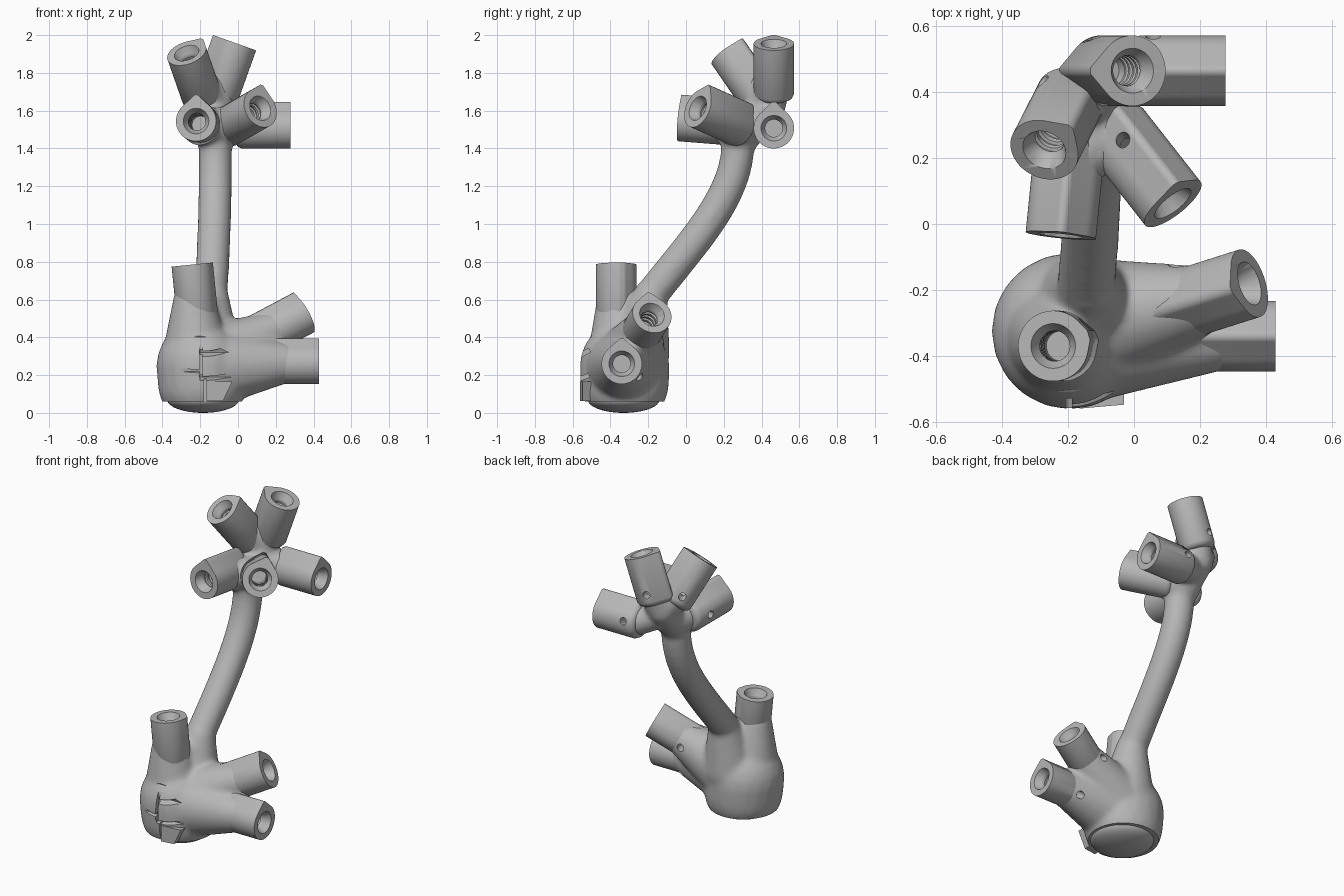
import bpy, bmesh, math
from mathutils import Vector, Matrix
from mathutils.geometry import interpolate_bezier

cube = bpy.data.objects.get("Cube")
if cube:
    bpy.data.objects.remove(cube, do_unlink=True)

grey = bpy.data.materials.new("plain_grey")
grey.use_nodes = True
grey.diffuse_color = (0.47, 0.47, 0.47, 1)
grey.node_tree.nodes["Principled BSDF"].inputs["Base Color"].default_value = grey.diffuse_color


def make(name, bm):
    bmesh.ops.recalc_face_normals(bm, faces=bm.faces[:])
    mesh = bpy.data.meshes.new(name)
    bm.to_mesh(mesh)
    bm.free()
    mesh.materials.append(grey)
    obj = bpy.data.objects.new(name, mesh)
    bpy.context.collection.objects.link(obj)
    return obj


def bake(obj):
    graph = bpy.context.evaluated_depsgraph_get()
    mesh = bpy.data.meshes.new_from_object(obj.evaluated_get(graph))
    obj.modifiers.clear()
    obj.data = mesh
    if not mesh.materials:
        mesh.materials.append(grey)


def cut(obj, cutters):
    for c in cutters:
        mod = obj.modifiers.new("cut", 'BOOLEAN')
        mod.operation, mod.solver, mod.object = 'DIFFERENCE', 'MANIFOLD', c
    bake(obj)


def ball_points():
    ball = bmesh.new()
    bmesh.ops.create_icosphere(ball, subdivisions=3, radius=1)
    points = [v.co.copy() for v in ball.verts]
    ball.free()
    return points


BALL = ball_points()


def capsule(bm, p, r, q, s):
    """Tapered round-ended limb: the hull of two balls."""
    verts = [bm.verts.new(Vector(c) + b * rad) for c, rad in ((p, r), (q, s)) for b in BALL]
    bmesh.ops.convex_hull(bm, input=verts)
    loose = [v for v in bm.verts if not v.link_faces]
    bmesh.ops.delete(bm, geom=loose, context='VERTS')


def frame(end, axis, tip):
    """Matrix with z along the socket axis and y toward the teardrop tip."""
    z = Vector(axis).normalized()
    y = Vector(tip)
    y = (y - z * y.dot(z)).normalized()
    x = y.cross(z)
    return Matrix.Translation(end) @ Matrix((x, y, z)).transposed().to_4x4()


def loft(name, rings, matrix):
    """Closed solid from equal-length rings of points."""
    bm = bmesh.new()
    loops = [[bm.verts.new(matrix @ Vector(p)) for p in ring] for ring in rings]
    for a, b in zip(loops, loops[1:]):
        for i in range(len(a)):
            j = (i + 1) % len(a)
            bm.faces.new((a[i], a[j], b[j], b[i]))
    bm.faces.new(loops[0])
    bm.faces.new(loops[-1])
    return make(name, bm)


def circle(r, z, n=40):
    return [(r * math.cos(math.tau * i / n), r * math.sin(math.tau * i / n), z) for i in range(n)]


def teardrop(r, peak, z):
    """Circle drawn out to a slightly blunted peak on +y."""
    ring = []
    spread = math.acos(r / (peak + 0.008))
    for x, y, _ in circle(1, z, 96):
        a = abs(math.atan2(x, y))
        k = r / math.cos(spread - a) if a < spread else r
        ring.append((x * k, min(y * k, peak), z))
    return ring


# name: mouth centre, axis, peak direction, peak distance, pin hole direction, length
UP = (0, 0, 1)
SOCKETS = {
    "lower_upright_socket": ((-0.245, -0.37, 0.785), (-0.1, 0, 1), (1, 0.3, 0), 0.113, (0.5, 1, 0), 0.3),
    "lower_side_socket": ((0.43, -0.34, 0.26), (1, 0, 0), UP, 0.135, (0, 0.8, -0.6), 0.33),
    "lower_slanted_socket": ((0.35, -0.18, 0.52), (0.85, 0.27, 0.45), UP, 0.13, (-0.3, 1, 0), 0.33),
    "upper_front_socket": ((-0.222, -0.035, 1.545), (-0.1, -1, 0.08), UP, 0.14, (-1, 0, 0), 0.32),
    "upper_corner_socket": ((0.118, 0.062, 1.613), (0.58, -0.74, 0.33), (0.25, 0.2, 1), 0.137, (-0.2, 0.25, 0.94), 0.33),
    "upper_side_socket": ((0.278, 0.465, 1.507), (1, 0, 0), UP, 0.14, (0, 1, 0.25), 0.29),
    "upper_tall_socket": ((-0.005, 0.465, 1.955), (0.335, 0, 0.94), (-1, 0, 0), 0.135, (-0.3, 1, 0), 0.31),
    "upper_slanted_socket": ((-0.272, 0.225, 1.905), (-0.28, -0.55, 0.8), (0.6, 0.5, 0.6), 0.13, (-0.6, 0.8, 0), 0.32),
}
RADIUS, BORE = 0.107, 0.25

# Sockets with a countersunk, ribbed bore and a pin hole
bores, pins, parts = [], [], []
for name, (end, axis, tip, peak, pin, length) in SOCKETS.items():
    m = frame(end, axis, tip)
    socket = loft(name, [teardrop(RADIUS, peak, 0), teardrop(RADIUS, peak, -length + 0.03),
                         teardrop(RADIUS - 0.01, peak - 0.01, -length + 0.01),
                         teardrop(RADIUS - 0.03, peak - 0.03, -length)], m)
    rings = [circle(0.08, 0.02), circle(0.068, 0), circle(0.05, -0.04)]
    for k in range(5):
        z = -0.045 - k * 0.035
        rings += [circle(0.046, z), circle(0.046, z - 0.016), circle(0.055, z - 0.02), circle(0.055, z - 0.031)]
    rings.append(circle(0.046, -BORE))
    bore = loft(name + "_bore", rings, m)
    hole = m @ Vector((0, 0, -BORE + 0.03))
    drill = loft(name + "_pin", [circle(0.023, 0, 20), circle(0.023, 0.18, 20)], frame(hole, pin, axis))
    cut(socket, [bore, drill])
    bores.append(bore)
    pins.append(drill)
    parts.append(socket)

# Blended body: base bulb, curved stem and the limbs into each socket
bm = bmesh.new()
stem = interpolate_bezier(Vector((-0.15, -0.24, 0.55)), Vector((-0.125, 0, 0.87)),
                          Vector((-0.12, 0.27, 1.12)), Vector((-0.12, 0.275, 1.42)), 14)
for p, q in zip(stem, stem[1:]):
    capsule(bm, p, 0.089, q, 0.089)
hub = (-0.12, 0.31, 1.5)
joint = (-0.13, 0.43, 1.61)
capsule(bm, stem[-1], 0.09, hub, 0.105)
capsule(bm, hub, 0.1, joint, 0.095)
capsule(bm, (-0.195, -0.325, 0.25), 0.238, (-0.19, -0.325, 0.16), 0.236)
capsule(bm, (-0.15, -0.25, 0.32), 0.165, (-0.14, -0.19, 0.62), 0.09)
capsule(bm, (-0.22, -0.34, 0.31), 0.18, (-0.238, -0.367, 0.6), 0.105)
capsule(bm, (-0.14, -0.33, 0.24), 0.21, (0.24, -0.34, 0.265), 0.11)
capsule(bm, (-0.1, -0.29, 0.29), 0.185, (0.18, -0.235, 0.43), 0.11)
capsule(bm, hub, 0.11, (-0.2, 0.17, 1.53), 0.103)
capsule(bm, hub, 0.11, (-0.03, 0.245, 1.53), 0.105)
capsule(bm, (-0.12, 0.4, 1.57), 0.085, (0.02, 0.462, 1.51), 0.09)
capsule(bm, joint, 0.095, (-0.09, 0.46, 1.74), 0.095)
capsule(bm, joint, 0.095, (-0.2, 0.36, 1.72), 0.1)
body = make("stem_and_bulb", bm)
remesh = body.modifiers.new("blend", 'REMESH')
remesh.mode, remesh.voxel_size, remesh.use_smooth_shade = 'VOXEL', 0.012, True
smooth = body.modifiers.new("soften", 'SMOOTH')
smooth.factor, smooth.iterations = 0.5, 20
bake(body)


def box(name, lo, hi, tilt=0):
    bm = bmesh.new()
    lo, hi = Vector(lo), Vector(hi)
    bmesh.ops.create_cube(bm, size=1, matrix=Matrix.Translation((lo + hi) / 2)
                          @ Matrix.Rotation(math.radians(tilt), 4, 'X')
                          @ Matrix.Diagonal((*(hi - lo), 1)))
    return make(name, bm)


# Flat underside and the slanting grooves on the front of the bulb
trims = [box("underside_trim", (-1, -1, -0.2), (1, 0.2, 0.06)),
         box("top_groove", (-0.23, -0.62, 0.375), (-0.08, -0.5, 0.392), 25),
         box("upper_groove", (-0.2, -0.62, 0.295), (0.06, -0.505, 0.318), 25),
         box("left_groove", (-0.32, -0.65, 0.2), (-0.19, -0.535, 0.216), 20),
         box("lower_groove", (-0.2, -0.63, 0.168), (0.04, -0.51, 0.188), 20),
         box("upright_groove", (-0.205, -0.7, 0.19), (-0.188, -0.53, 0.39)),
         box("low_upright_groove", (-0.18, -0.7, 0.05), (-0.168, -0.52, 0.18))]
cut(body, bores + pins + trims)
parts.append(body)

# Foot block on the front of the bulb, with a slanted side
foot = box("foot_block", (-0.166, -0.56, 0.062), (-0.03, -0.42, 0.166))
for v in foot.data.vertices:
    if v.co.x > -0.1:
        v.co.y += 0.012
        if v.co.z < 0.1:
            v.co.x -= 0.05
parts.append(foot)

# Shallow dome under the bulb
bm = bmesh.new()
bmesh.ops.create_uvsphere(bm, u_segments=48, v_segments=24, radius=1,
                          matrix=Matrix.Translation((-0.185, -0.33, 0.07)) @ Matrix.Diagonal((0.19, 0.19, 0.07, 1)))
parts.append(make("bottom_dome", bm))

for c in bores + pins + trims:
    bpy.data.objects.remove(c, do_unlink=True)

bpy.ops.object.select_all(action='DESELECT')
for obj in parts:
    obj.select_set(True)
bpy.context.view_layer.objects.active = body
bpy.ops.object.shade_smooth_by_angle(angle=math.radians(46))
